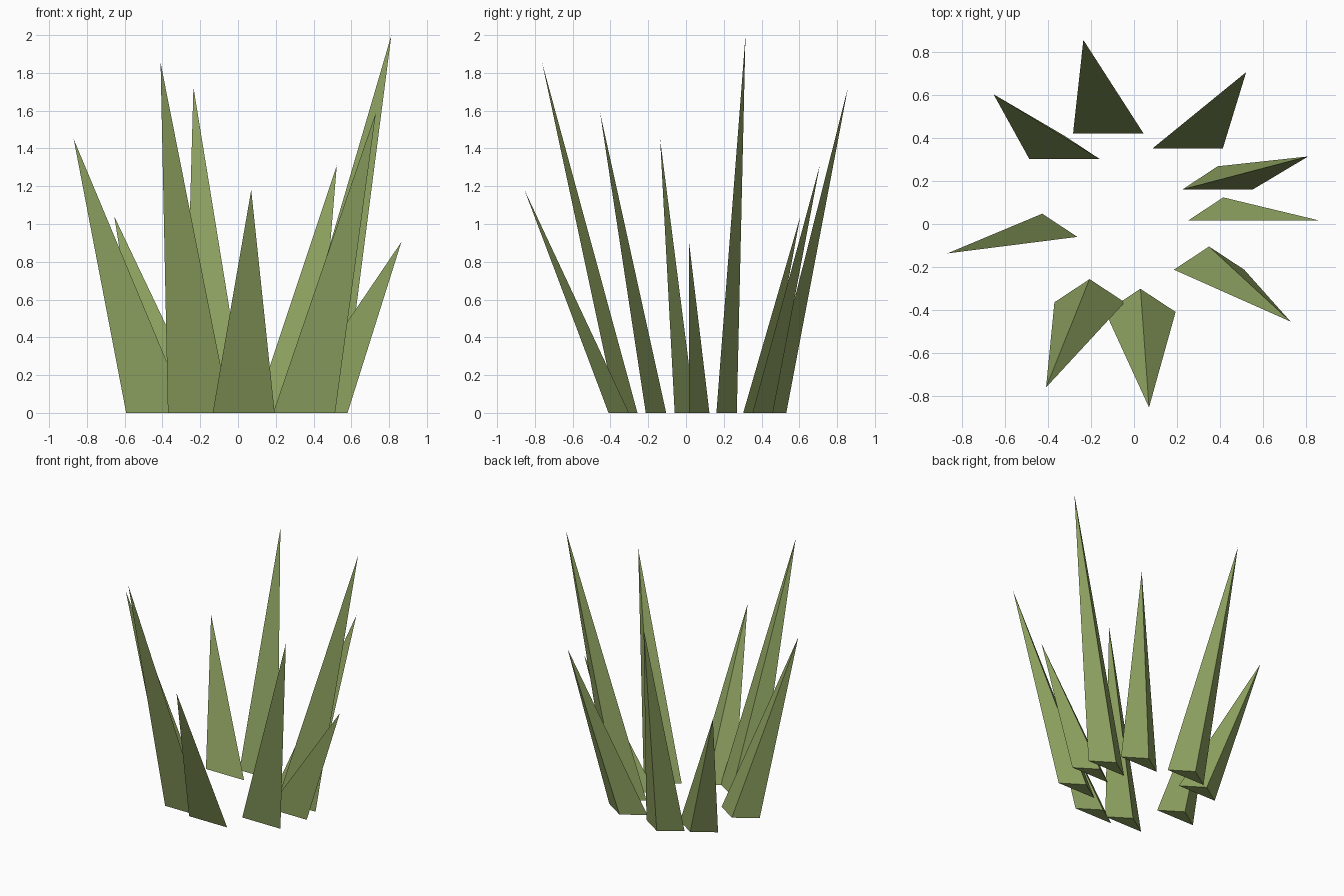
import bpy
import bmesh
from mathutils import Vector

cube = bpy.data.objects.get("Cube")
if cube:
    bpy.data.objects.remove(cube, do_unlink=True)

# Single flat grass colour
grass = bpy.data.materials.new("olive_green")
grass.use_nodes = True
color = (0.27, 0.36, 0.118, 1.0)
grass.diffuse_color = color
bsdf = next(n for n in grass.node_tree.nodes if n.type == 'BSDF_PRINCIPLED')
bsdf.inputs["Base Color"].default_value = color

HALF_WIDTH = 0.164
DEPTH = 0.108


def grass_blade(name, root, tip):
    """Three-sided spike: flat front edge, ridge at the back, leaning tip."""
    x, y = root
    bm = bmesh.new()
    left = bm.verts.new((x + HALF_WIDTH, y, 0))
    right = bm.verts.new((x - HALF_WIDTH, y, 0))
    back = bm.verts.new((x, y + DEPTH, 0))
    top = bm.verts.new(Vector(tip))
    for corners in ((right, back, left), (right, left, top),
                    (left, back, top), (back, right, top)):
        bm.faces.new(corners)
    bmesh.ops.recalc_face_normals(bm, faces=bm.faces)
    mesh = bpy.data.meshes.new(name)
    bm.to_mesh(mesh)
    bm.free()
    mesh.materials.append(grass)
    obj = bpy.data.objects.new(name, mesh)
    bpy.context.collection.objects.link(obj)
    return obj


# Ring of blades: name, middle of the front base edge, tip
blades = [
    ("front_blade", (0.03, -0.41), (0.07, -0.855, 1.18)),
    ("front_right_blade", (-0.207, -0.365), (-0.41, -0.762, 1.855)),
    ("right_blade", (-0.428, -0.06), (-0.87, -0.137, 1.45)),
    ("back_right_blade", (-0.324, 0.303), (-0.655, 0.605, 1.04)),
    ("back_blade", (-0.12, 0.423), (-0.236, 0.858, 1.725)),
    ("back_left_blade", (0.25, 0.352), (0.523, 0.708, 1.31)),
    ("tall_left_blade", (0.39, 0.161), (0.812, 0.315, 2.0)),
    ("short_left_blade", (0.416, 0.016), (0.865, 0.016, 0.905)),
    ("front_left_blade", (0.35, -0.213), (0.73, -0.455, 1.59)),
]
for blade in blades:
    grass_blade(*blade)
